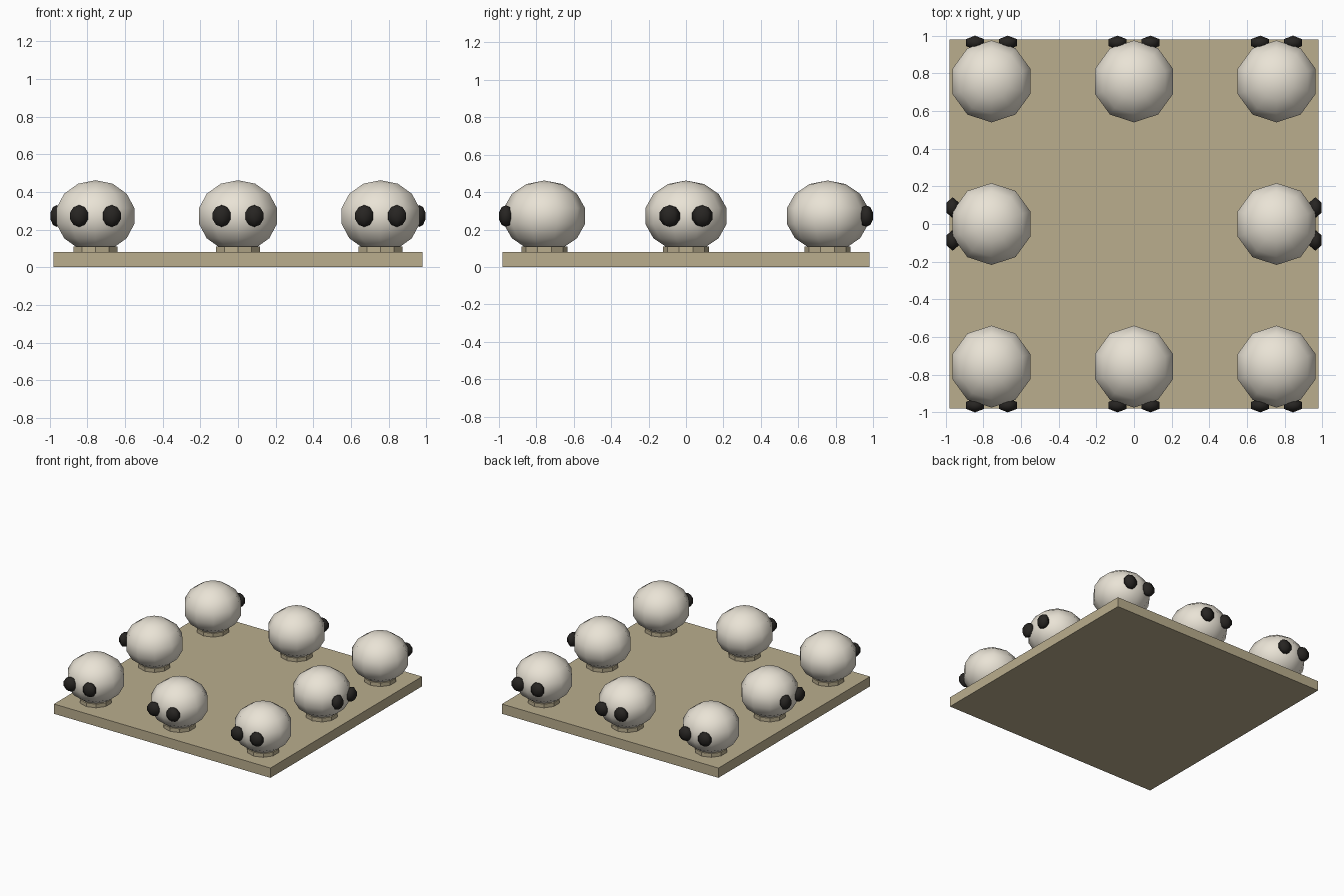
import bpy, bmesh
from mathutils import Matrix, Vector

if "Cube" in bpy.data.objects:
    bpy.data.objects.remove(bpy.data.objects["Cube"])


def material(name, rgb):
    m = bpy.data.materials.new(name)
    m.diffuse_color = (*rgb, 1)
    m.use_nodes = True
    m.node_tree.nodes["Principled BSDF"].inputs["Base Color"].default_value = m.diffuse_color
    return m


TAN = material("tan", (0.49, 0.42, 0.27))
CREAM = material("cream", (0.82, 0.77, 0.67))
DARK = material("dark", (0.02, 0.018, 0.016))


def finish(name, bm, mat, smooth=False):
    me = bpy.data.meshes.new(name)
    for f in bm.faces:
        f.smooth = smooth
    bm.to_mesh(me)
    bm.free()
    me.materials.append(mat)
    ob = bpy.data.objects.new(name, me)
    bpy.context.collection.objects.link(ob)
    return ob


def ball(name, center, radii, segments, rings, mat):
    bm = bmesh.new()
    mtx = Matrix.Translation(center) @ Matrix.Diagonal((*radii, 1))
    bmesh.ops.create_uvsphere(bm, u_segments=segments, v_segments=rings,
                              radius=1, matrix=mtx)
    return finish(name, bm, mat, True)


# Square base slab
bm = bmesh.new()
bmesh.ops.create_cube(bm, size=1, matrix=Matrix.Translation((0, 0, 0.04))
                      @ Matrix.Diagonal((1.96, 1.96, 0.08, 1)))
finish("base_slab", bm, TAN)

P = 0.757      # spacing of the balls
EYE_OUT = 0.963
for ix in (-1, 0, 1):
    for iy in (-1, 0, 1):
        if ix == 0 and iy == 0:
            continue
        x, y = ix * P, iy * P
        # Low collar disc under each ball
        bm = bmesh.new()
        bmesh.ops.create_cone(bm, cap_ends=True, segments=10, radius1=0.123,
                              radius2=0.123, depth=0.04,
                              matrix=Matrix.Translation((x, y, 0.09)))
        finish("collar", bm, TAN)
        # Squashed ball head
        ball("head", (x, y, 0.272), (0.223, 0.223, 0.19), 10, 7, CREAM)
        # Pair of eyes facing outwards
        for s in (-0.087, 0.087):
            if iy:
                c, r = (x + s, iy * EYE_OUT, 0.272), (0.058, 0.039, 0.058)
            else:
                c, r = (ix * EYE_OUT, y + s, 0.272), (0.039, 0.058, 0.058)
            ball("eye", Vector(c), r, 6, 5, DARK)
